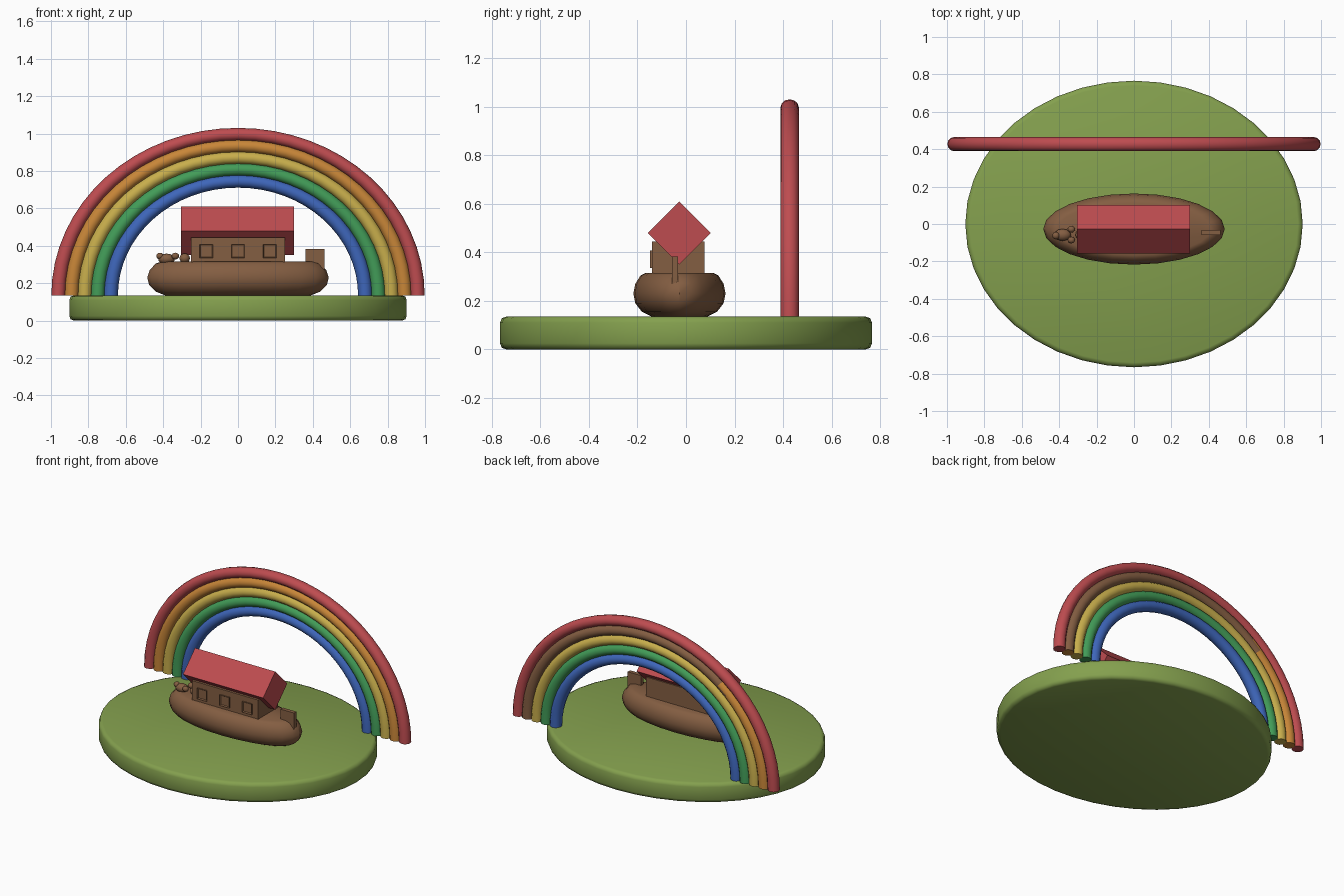
import bpy, bmesh
from math import sin, cos, pi, radians
from mathutils import Matrix, Vector

default = bpy.data.objects.get("Cube")
if default:
    bpy.data.objects.remove(default, do_unlink=True)


def material(name, *srgb):
    """Flat material from 0-255 display values, stored as linear."""
    color = [((c / 255 + 0.055) / 1.055) ** 2.4 for c in srgb] + [1]
    mat = bpy.data.materials.new(name)
    mat.use_nodes = True
    mat.diffuse_color = color
    mat.node_tree.nodes["Principled BSDF"].inputs["Base Color"].default_value = color
    return mat


RED = material("red", 190, 76, 80)
ORANGE = material("orange", 200, 134, 56)
YELLOW = material("yellow", 200, 174, 76)
LEAF = material("rainbow green", 66, 156, 88)
BLUE = material("blue", 62, 102, 186)
GRASS = material("grass green", 132, 160, 78)
WOOD = material("wood brown", 132, 94, 66)


def make(name, bm, *mats, smooth=None):
    """Turn a bmesh into an object with its materials and shading."""
    bmesh.ops.recalc_face_normals(bm, faces=bm.faces)
    mesh = bpy.data.meshes.new(name)
    bm.to_mesh(mesh)
    bm.free()
    obj = bpy.data.objects.new(name, mesh)
    bpy.context.collection.objects.link(obj)
    for mat in mats:
        mesh.materials.append(mat)
    if smooth:
        bpy.ops.object.select_all(action='DESELECT')
        obj.select_set(True)
        bpy.context.view_layer.objects.active = obj
        bpy.ops.object.shade_smooth_by_angle(angle=radians(smooth))
    return obj


def loft(rings, caps=True):
    """Skin a list of equally long point rings."""
    bm = bmesh.new()
    rows = [[bm.verts.new(p) for p in ring] for ring in rings]
    n = len(rows[0])
    for a, b in zip(rows, rows[1:]):
        for i in range(n):
            j = (i + 1) % n
            bm.faces.new((a[i], a[j], b[j], b[i]))
    if caps:
        bm.faces.new(rows[0])
        bm.faces.new(rows[-1])
    return bm


def ellipse(rx, ry, z, y=0, n=32):
    return [(rx * cos(2 * pi * i / n), y + ry * sin(2 * pi * i / n), z) for i in range(n)]


def box(name, center, size, mat, tilt=0):
    bm = bmesh.new()
    turn = Matrix.Rotation(radians(tilt), 4, 'X')
    bmesh.ops.create_cube(bm, size=1, matrix=Matrix.Translation(center) @ turn
                          @ Matrix.Diagonal((*size, 1)))
    return make(name, bm, mat)


def ball(name, center, radii, mat):
    bm = bmesh.new()
    bmesh.ops.create_uvsphere(bm, u_segments=12, v_segments=8, radius=1,
                              matrix=Matrix.Translation(center) @ Matrix.Diagonal((*radii, 1)))
    return make(name, bm, mat, smooth=60)


# Grassy oval base with rounded rims
profile = [(0.025, 0), (0.007, 0.007), (0, 0.025), (0, 0.11), (0.007, 0.128), (0.025, 0.135)]
make("grass_base", loft([ellipse(0.902 - d, 0.766 - d, z, n=40) for d, z in profile]),
     GRASS, smooth=50)


# Rainbow: five nested, slightly flattened tube arches
def arch(name, radius, *mats):
    steps, sides, tube = 32, 12, 0.038
    rings = []
    for s in range(steps + 1):
        t = pi * s / steps
        ring = []
        for k in range(sides):
            a = 2 * pi * k / sides
            r = radius + tube * cos(a)
            ring.append((r * cos(t), 0.427 + tube * sin(a), 0.135 + 0.897 * r * sin(t)))
        rings.append(ring)
    obj = make(name, loft(rings), *mats, smooth=50)
    # Brown weathering on the rear of a two-colour band
    if len(mats) > 1:
        for face in obj.data.polygons:
            if face.normal.y > 0.2 and face.center.x > -0.6:
                face.material_index = 1


arch("rainbow_red", 0.96, RED)
arch("rainbow_orange", 0.89, ORANGE, WOOD)
arch("rainbow_yellow", 0.82, YELLOW)
arch("rainbow_green", 0.75, LEAF)
arch("rainbow_blue", 0.68, BLUE)

# Boat hull: stacked ellipses, widest near the middle
MID = -0.027
hull = [(0.39, 0.115, 0.135), (0.44, 0.155, 0.155), (0.475, 0.182, 0.19),
        (0.485, 0.19, 0.23), (0.472, 0.182, 0.27), (0.44, 0.16, 0.305), (0.41, 0.14, 0.315)]
make("hull", loft([ellipse(rx, ry, z, MID, 24) for rx, ry, z in hull]), WOOD, smooth=35)

# Rudder post at the stern
box("rudder", (0.412, -0.045, 0.32), (0.1, 0.026, 0.125), WOOD)

# Cabin and its square-beam roof standing on an edge
box("cabin", (0, -0.032, 0.372), (0.5, 0.215, 0.146), WOOD)
side = 0.13 * 2 ** 0.5
box("roof", (-0.002, -0.028, 0.48), (0.604, side, side), RED, tilt=45)

# Window frames: raised squares with a sunken pane
for label, x in (("left", 0.17), ("middle", 0), ("right", -0.17)):
    bm = bmesh.new()
    bmesh.ops.create_cube(bm, size=1, matrix=Matrix.Translation((x, -0.138, 0.372))
                          @ Matrix.Diagonal((0.072, 0.02, 0.072, 1)))
    bm.normal_update()
    front = [f for f in bm.faces if f.normal.y < -0.9]
    bmesh.ops.inset_region(bm, faces=front, thickness=0.01, depth=0)
    bmesh.ops.translate(bm, verts=front[0].verts, vec=Vector((0, 0.012, 0)))
    make("window_" + label, bm, WOOD)

# Small animal resting on the bow
ball("animal_body", (-0.382, -0.058, 0.33), (0.045, 0.032, 0.028), WOOD)
ball("animal_nose", (-0.417, -0.062, 0.345), (0.02, 0.02, 0.018), WOOD)
for label, y in (("front", -0.086), ("back", -0.028)):
    ball("animal_ear_" + label, (-0.335, y, 0.345), (0.02, 0.018, 0.018), WOOD)
ball("animal_rump", (-0.285, -0.058, 0.333), (0.028, 0.028, 0.026), WOOD)
